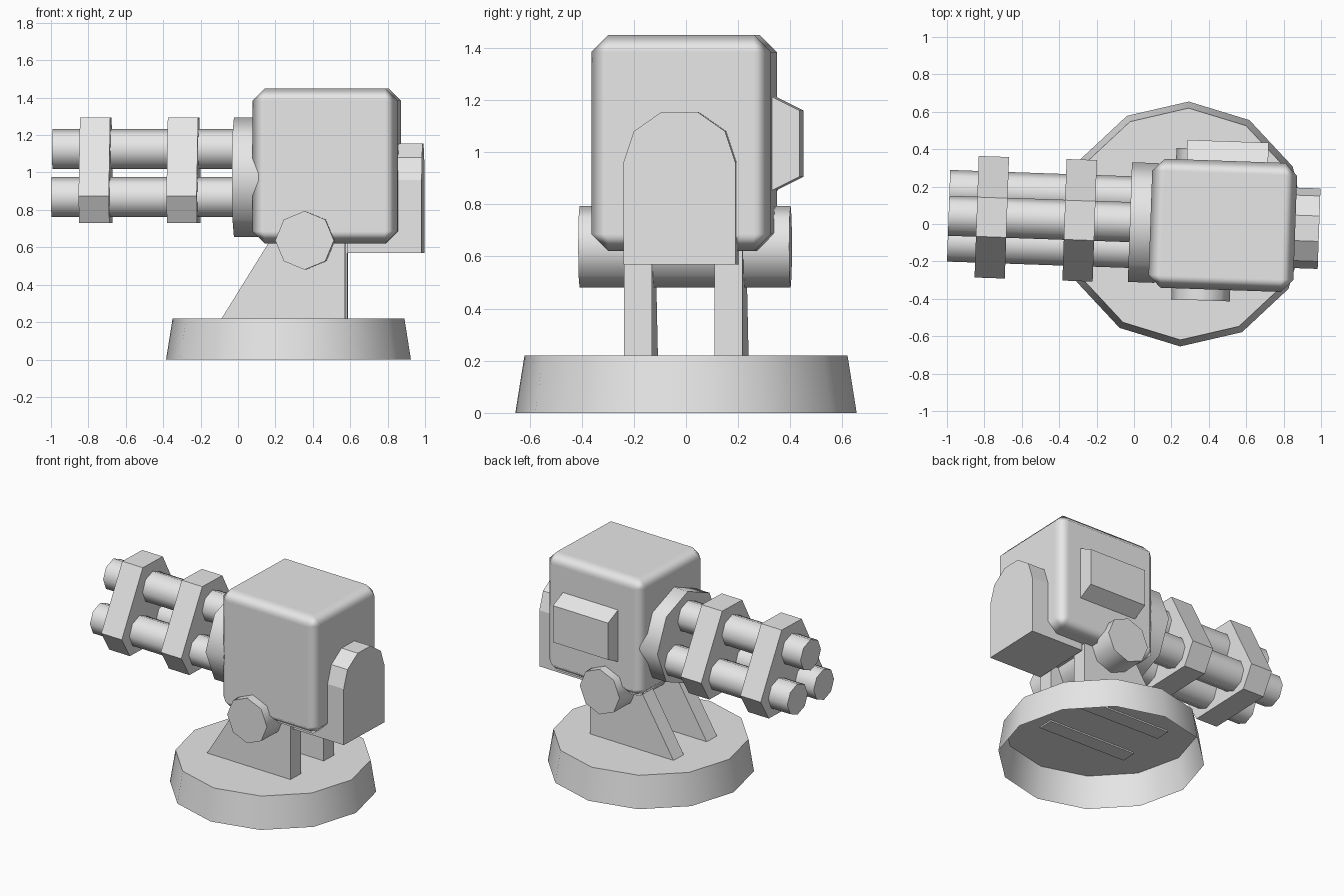
import bpy, bmesh, math
from mathutils import Vector

cube = bpy.data.objects.get("Cube")
if cube:
    bpy.data.objects.remove(cube, do_unlink=True)

PIVOT = 0.27                 # x of the base centre, about which the model is turned
TURN = math.radians(-2)

grey = bpy.data.materials.new("plain_grey")
grey.use_nodes = True
grey.diffuse_color = (0.8, 0.8, 0.8, 1)
grey.node_tree.nodes["Principled BSDF"].inputs["Base Color"].default_value = (0.8, 0.8, 0.8, 1)


def finish(name, bm, smooth=None):
    bmesh.ops.recalc_face_normals(bm, faces=bm.faces)
    bmesh.ops.translate(bm, verts=bm.verts, vec=(-PIVOT, 0, 0))
    mesh = bpy.data.meshes.new(name)
    bm.to_mesh(mesh)
    bm.free()
    mesh.materials.append(grey)
    obj = bpy.data.objects.new(name, mesh)
    bpy.context.collection.objects.link(obj)
    obj.location.x = PIVOT
    obj.rotation_euler.z = TURN
    if smooth:
        bpy.ops.object.select_all(action='DESELECT')
        obj.select_set(True)
        bpy.context.view_layer.objects.active = obj
        bpy.ops.object.shade_smooth_by_angle(angle=math.radians(smooth))
    return obj


def prism(name, profile, axis, start, end, smooth=None):
    """Extrude a profile: (y, z) points along x, or (x, z) points along y."""
    bm = bmesh.new()

    def point(p, t):
        return (t, p[0], p[1]) if axis == 'x' else (p[0], t, p[1])
    face = bm.faces.new([bm.verts.new(point(p, start)) for p in profile])
    new = bmesh.ops.extrude_face_region(bm, geom=[face])["geom"]
    step = Vector(point((0, 0), end - start))
    bmesh.ops.translate(bm, vec=step, verts=[v for v in new if isinstance(v, bmesh.types.BMVert)])
    return finish(name, bm, smooth)


def octagon(u, v, radius):
    return [(u + radius * math.cos(i * math.pi / 4), v + radius * math.sin(i * math.pi / 4))
            for i in range(8)]


def symmetric(half):
    return half + [(-u, v) for u, v in reversed(half)]


# Hollow twelve-sided base, open underneath
bm = bmesh.new()
bmesh.ops.create_cone(bm, cap_ends=True, segments=12, radius1=0.655, radius2=0.62, depth=0.22)
bmesh.ops.translate(bm, verts=bm.verts, vec=(PIVOT, 0, 0.11))
bmesh.ops.delete(bm, geom=[f for f in bm.faces if f.calc_center_median().z < 0.01],
                 context='FACES_ONLY')
finish("base", bm, 40)

# Two support legs and the axle through them
leg = [(-0.086, 0.21), (0.58, 0.21), (0.58, 0.75), (0.25, 0.75)]
for side, sign in (("left", 1), ("right", -1)):
    prism(side + "_leg", leg, 'y', sign * 0.12, sign * 0.228)
prism("axle", octagon(0.37, 0.637, 0.157), 'y', -0.405, 0.405, 50)

# Bevelled housing
bm = bmesh.new()
bmesh.ops.create_cube(bm, size=1)
bmesh.ops.scale(bm, verts=bm.verts, vec=(0.775, 0.69, 0.83))
bmesh.ops.translate(bm, verts=bm.verts, vec=(0.475, 0, 1.035))
housing = finish("housing", bm)
for poly in housing.data.polygons:
    poly.use_smooth = True
bevel = housing.modifiers.new("bevel", 'BEVEL')
bevel.width = 0.066
bevel.segments = 1
bevel.harden_normals = True

# Arched rear block
arch = symmetric([(0.215, 0.57), (0.215, 0.96), (0.175, 1.08), (0.068, 1.155)])
prism("rear_block", arch, 'x', 0.59, 0.99)

# Raised panel on the back side of the housing
panel = [(0.33, 0.845), (0.45, 0.905), (0.45, 1.16), (0.33, 1.22)]
prism("side_panel", panel, 'x', 0.27, 0.705)

# Barrel mount, three barrels and the two clamps around them
prism("barrel_mount", octagon(0, 0.975, 0.32), 'x', -0.022, 0.12, 50)
for name, y, z in (("top", 0, 1.125), ("left", 0.138, 0.868), ("right", -0.138, 0.868)):
    prism(name + "_barrel", octagon(y, z, 0.107), 'x', -0.992, 0.05, 50)
clamp = symmetric([(0.24, 0.73), (0.325, 0.875), (0.105, 1.295)])
prism("outer_clamp", clamp, 'x', -0.842, -0.68)
prism("inner_clamp", clamp, 'x', -0.372, -0.21)
